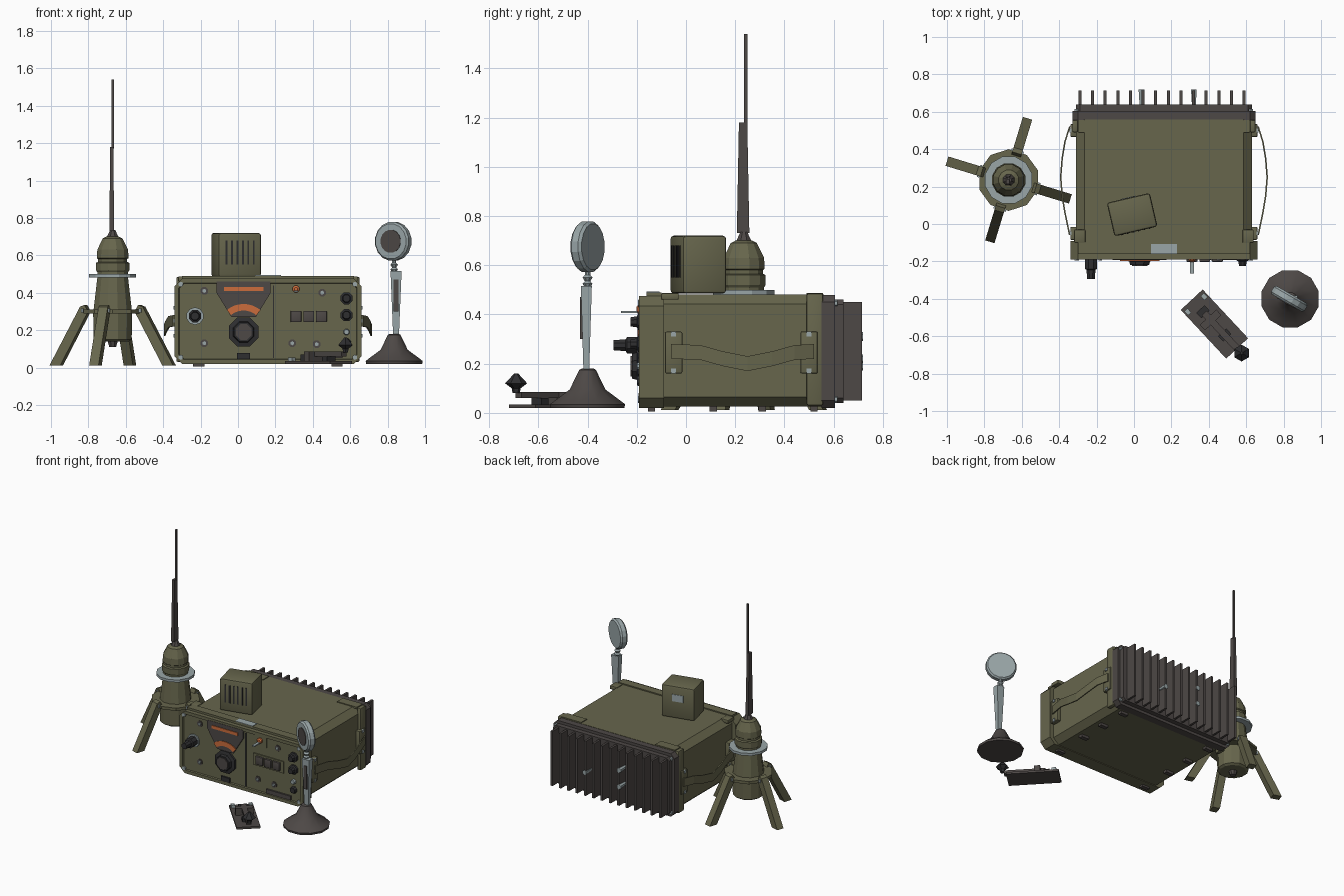
import bpy, bmesh, math
from mathutils import Matrix

cube = bpy.data.objects.get("Cube")
if cube:
    bpy.data.objects.remove(cube)


def material(name, rgb):
    m = bpy.data.materials.new(name)
    m.use_nodes = True
    m.diffuse_color = (*rgb, 1)
    bsdf = m.node_tree.nodes["Principled BSDF"]
    bsdf.inputs["Base Color"].default_value = (*rgb, 1)
    bsdf.inputs["Roughness"].default_value = 0.7
    return m


OLIVE = material("olive paint", (0.135, 0.132, 0.073))
TAUPE = material("dark taupe", (0.075, 0.065, 0.061))
BLACK = material("near black", (0.028, 0.028, 0.03))
GREY = material("pale metal", (0.32, 0.38, 0.39))
ORANGE = material("orange dial", (0.6, 0.15, 0.045))


def finish(name, bm, mat, smooth=False):
    bmesh.ops.recalc_face_normals(bm, faces=bm.faces)
    mesh = bpy.data.meshes.new(name)
    bm.to_mesh(mesh)
    bm.free()
    mesh.materials.append(mat)
    ob = bpy.data.objects.new(name, mesh)
    bpy.context.collection.objects.link(ob)
    if smooth:
        bpy.ops.object.select_all(action="DESELECT")
        ob.select_set(True)
        bpy.context.view_layer.objects.active = ob
        bpy.ops.object.shade_smooth_by_angle(angle=math.radians(35))
    return ob


def box(name, xs, ys, zs, mat, bevel=0):
    bm = bmesh.new()
    size = [b - a for a, b in (xs, ys, zs)]
    mid = [(a + b) / 2 for a, b in (xs, ys, zs)]
    bmesh.ops.create_cube(bm, size=1, matrix=Matrix.Translation(mid) @ Matrix.Diagonal((*size, 1)))
    if bevel:
        bmesh.ops.bevel(bm, geom=bm.edges[:], offset=bevel, segments=2, profile=0.5, affect="EDGES")
    return finish(name, bm, mat, bevel > 0)


def prism(name, outline, y0, y1, mat, recess=0):
    """Extrude an x-z outline along y; optionally recess the front face."""
    bm = bmesh.new()
    front = [bm.verts.new((x, y0, z)) for x, z in outline]
    back = [bm.verts.new((x, y1, z)) for x, z in outline]
    face = bm.faces.new(front)
    bm.faces.new(back)
    for i in range(len(front)):
        j = (i + 1) % len(front)
        bm.faces.new((front[i], front[j], back[j], back[i]))
    bmesh.ops.recalc_face_normals(bm, faces=bm.faces)
    if recess:
        bmesh.ops.inset_region(bm, faces=[face], thickness=0.025)
        bmesh.ops.inset_region(bm, faces=[face], thickness=0.004, depth=-recess)
    return finish(name, bm, mat)


def lathe(name, profile, centre, mat, sides=12, axis="z", smooth=False):
    """Spin (radius, height) pairs; axis 'y' points the height toward -y."""
    bm = bmesh.new()
    rings = []
    for r, h in profile:
        ring = []
        for k in range(sides):
            a = math.tau * (k + 0.5) / sides
            u, v = r * math.cos(a), r * math.sin(a)
            ring.append(bm.verts.new((u, v, h) if axis == "z" else (u, -h, v)))
        rings.append(ring)
    for low, high in zip(rings, rings[1:]):
        for k in range(sides):
            j = (k + 1) % sides
            bm.faces.new((low[k], low[j], high[j], high[k]))
    bm.faces.new(rings[0])
    bm.faces.new(rings[-1])
    ob = finish(name, bm, mat, smooth)
    ob.location = centre
    return ob


def place(obs, loc, angle):
    for ob in obs:
        ob.rotation_euler.z = math.radians(angle)
        ob.location = loc


def octagon(x0, x1, z0, z1, cx, cz):
    return [(x0 + cx, z0), (x1 - cx, z0), (x1, z0 + cz), (x1, z1 - cz),
            (x1 - cx, z1), (x0 + cx, z1), (x0, z1 - cz), (x0, z0 + cz)]


# Radio case
CX = 0.16
prism("case_body", octagon(-0.31, 0.63, 0.025, 0.482, 0.045, 0.04), -0.1, 0.56, OLIVE)
prism("front_bezel", octagon(-0.34, 0.66, 0.02, 0.475, 0.04, 0.04), -0.19, -0.09, OLIVE, 0.01)
box("bezel_top_lip", (-0.3, 0.62), (-0.16, -0.1), (0.47, 0.49), OLIVE)
box("label_plate", (0.09, 0.23), (-0.16, -0.107), (0.489, 0.494), GREY)
prism("rear_flange", octagon(-0.33, 0.65, 0.02, 0.48, 0.03, 0.03), 0.55, 0.605, TAUPE)
prism("heat_sink_base", octagon(-0.31, 0.63, 0.04, 0.46, 0.02, 0.02), 0.605, 0.64, TAUPE)
for i in range(14):
    x = -0.289 + 0.0675 * i
    prism("cooling_fin", [(x - 0.008, 0.05), (x + 0.008, 0.05), (x + 0.008, 0.45), (x - 0.008, 0.45)],
          0.635, 0.715, TAUPE)
for x, z in ((0.32, 0.22), (0.04, 0.31), (0.04, 0.19)):
    lathe("rear_terminal", [(0.018, 0), (0.012, 0.08)], (x, 0.72, z), GREY, 6, "y")

# Corner brackets, clamps, straps and feet on both sides
for s in (-1, 1):
    def span(a, b):
        return tuple(sorted((CX + s * a, CX + s * b)))
    box("rear_bracket_top", span(0.3, 0.46), (0.49, 0.557), (0.475, 0.488), OLIVE)
    box("rear_bracket_side", span(0.46, 0.49), (0.49, 0.557), (0.03, 0.485), OLIVE, 0.008)
    box("front_bracket_top", span(0.42, 0.48), (-0.1, -0.03), (0.46, 0.487), OLIVE, 0.005)
    for y in (-0.05, 0.5):
        box("strap_clamp", span(0.465, 0.5), (y - 0.035, y + 0.035), (0.16, 0.33), OLIVE, 0.006)
        for z in (0.17, 0.25, 0.32):
            box("clamp_bolt", span(0.495, 0.506), (y - 0.01, y + 0.01), (z - 0.01, z + 0.01), GREY)
    bm = bmesh.new()
    rows = []
    for y, x, z in ((-0.06, 0.5, 0.25), (0.06, 0.525, 0.245), (0.15, 0.54, 0.22), (0.25, 0.548, 0.2),
                    (0.35, 0.54, 0.22), (0.44, 0.525, 0.245), (0.52, 0.5, 0.25)):
        rows.append([bm.verts.new((CX + s * (x + dx), y, z + dz))
                     for dx, dz in ((0, -0.03), (0.008, -0.03), (0.008, 0.03), (0, 0.03))])
    for a, b in zip(rows, rows[1:]):
        for k in range(4):
            bm.faces.new((a[k], a[(k + 1) % 4], b[(k + 1) % 4], b[k]))
    bm.faces.new(rows[0])
    bm.faces.new(rows[-1])
    finish("carry_strap", bm, OLIVE)
    for y in (-0.14, 0.11, 0.31, 0.52):
        box("foot", span(0.34, 0.4), (y - 0.015, y + 0.015), (0.006, 0.03), TAUPE)
    for z in (0.055, 0.445):
        for y, name in ((-0.185, "front_screw"), (0.615, "rear_screw")):
            lathe(name, [(0.014, 0), (0.014, 0.01)], (CX + s * 0.465, y, z), GREY, 6, "y")

# Front panel
P = -0.18
box("panel_seam", (0.187, 0.193), (P - 0.004, P), (0.05, 0.44), BLACK)
prism("tuner_plate", [(-0.115, 0.46), (0.175, 0.46), (0.175, 0.4), (0.095, 0.27), (-0.035, 0.27), (-0.115, 0.4)],
      P - 0.012, P, TAUPE)
box("frequency_window", (-0.075, 0.135), (P - 0.017, P - 0.01), (0.41, 0.432), ORANGE)
arc = [(0.03 + r * math.cos(a), 0.2 + r * math.sin(a))
       for r, angles in ((0.14, range(50, 131, 10)), (0.105, range(130, 49, -10)))
       for a in map(math.radians, angles)]
prism("dial_arc", arc, P - 0.017, P - 0.01, ORANGE)
lathe("tuning_knob", [(0.085, 0), (0.085, 0.015), (0.06, 0.02), (0.055, 0.04)], (0.03, P, 0.19), BLACK, 8, "y")
lathe("tuning_knob_cap", [(0.045, 0.04), (0.045, 0.045)], (0.03, P, 0.19), TAUPE, 8, "y")
lathe("volume_collar", [(0.047, 0), (0.047, 0.01)], (-0.23, P, 0.275), GREY, 10, "y")
lathe("volume_knob", [(0.036, 0), (0.036, 0.06), (0.026, 0.065), (0.022, 0.115)], (-0.23, P, 0.275), BLACK, 8, "y")
for z in (0.37, 0.28):
    lathe("side_knob", [(0.035, 0), (0.035, 0.015), (0.024, 0.02), (0.02, 0.045)], (0.58, P, z), BLACK, 8, "y")
lathe("side_socket", [(0.018, 0), (0.014, 0.02)], (0.58, P, 0.19), GREY, 8, "y")
lathe("lower_side_knob", [(0.026, 0), (0.02, 0.02)], (0.58, P, 0.13), BLACK, 8, "y")
box("switch_tray", (0.255, 0.5), (P - 0.008, P), (0.23, 0.315), OLIVE)
for i in range(3):
    x = 0.31 + 0.068 * i
    box("push_switch", (x - 0.029, x + 0.029), (P - 0.022, P), (0.243, 0.303), TAUPE, 0.004)
for x, z in ((-0.18, 0.13), (0.29, 0.13), (0.42, 0.125), (0.45, 0.4), (-0.18, 0.41)):
    lathe("socket_ring", [(0.022, 0), (0.022, 0.006)], (x, P, z), TAUPE, 8, "y")
    lathe("socket_pin", [(0.011, 0), (0.011, 0.014)], (x, P, z), GREY, 6, "y")
box("lamp_plate", (0.265, 0.36), (P - 0.005, P), (0.375, 0.455), OLIVE)
lathe("warning_lamp", [(0.02, 0), (0.02, 0.015), (0.01, 0.022)], (0.31, P, 0.42), ORANGE, 8, "y")
box("toggle_lever", (0.3, 0.32), (-0.265, -0.19), (0.405, 0.413), GREY)
box("jack_cover", (-0.005, 0.065), (P - 0.012, P), (0.045, 0.078), BLACK)
box("latch_plate", (0.36, 0.56), (P - 0.012, P), (0.05, 0.08), TAUPE)

# Speaker on top of the case
speaker = [box("speaker_box", (-0.118, 0.118), (-0.092, 0.092), (0.485, 0.72), OLIVE, 0.014)]
for i in range(6):
    x = -0.075 + 0.03 * i
    speaker.append(box("speaker_slot", (x - 0.005, x + 0.005), (-0.095, -0.09), (0.55, 0.68), BLACK))
speaker.append(box("speaker_label", (-0.04, 0.04), (0.09, 0.095), (0.61, 0.66), GREY))
place(speaker, (-0.01, 0.05, 0), 13)

# Aerial on four legs
A = (-0.67, 0.235, 0)
lathe("aerial_body", [(0.09, 0.14), (0.105, 0.15), (0.108, 0.29), (0.085, 0.48), (0.085, 0.51), (0.092, 0.52),
                      (0.092, 0.56), (0.08, 0.565), (0.08, 0.58), (0.088, 0.585), (0.085, 0.63),
                      (0.055, 0.69), (0.035, 0.7)], A, OLIVE, 12)
lathe("leg_flange", [(0.165, 0.29), (0.165, 0.31)], A, OLIVE, 10)
lathe("metal_ring", [(0.13, 0.482), (0.13, 0.5)], A, GREY, 12)
lathe("aerial_plug", [(0.02, 0.11), (0.03, 0.145)], A, TAUPE, 8)
lathe("aerial_cap", [(0.04, 0.685), (0.015, 0.735)], A, TAUPE, 8)
for angle in (163, 73, -17, -107):
    leg = prism("aerial_leg", [(0.13, 0.30), (0.15, 0.335), (0.175, 0.325), (0.345, 0.012), (0.285, 0.012)],
                -0.026, 0.026, OLIVE)
    pin = box("leg_bolt", (0.155, 0.168), (-0.034, 0.034), (0.295, 0.315), GREY)
    place([leg, pin], A, angle)
mast = lathe("lower_mast", [(0.036, 0.73), (0.024, 1.18)], (-0.675, 0.232, 0), TAUPE, 4)
mast.scale.x = 0.5
box("upper_mast", (-0.676, -0.664), (0.236, 0.25), (1.17, 1.54), TAUPE)

# Desk microphone
M = (0.835, -0.4, 0)
lathe("microphone_base", [(0.155, 0.02), (0.158, 0.035), (0.135, 0.052), (0.075, 0.095), (0.035, 0.175),
                          (0.025, 0.18)], M, TAUPE, 12, "z", True)
stalk = lathe("microphone_stalk", [(0.022, 0.17), (0.042, 0.515)], (0.845, -0.405, 0), GREY, 4)
stalk.scale.y = 0.75
box("stalk_switch", (0.832, 0.858), (-0.43, -0.42), (0.3, 0.47), TAUPE)
lathe("microphone_neck", [(0.012, 0.51), (0.022, 0.525), (0.012, 0.535), (0.022, 0.55), (0.012, 0.56),
                          (0.012, 0.6)], M, GREY, 8)
head = [lathe("microphone_head", [(0.095, -0.026), (0.105, -0.015), (0.105, 0.015), (0.095, 0.026)],
              M, GREY, 16, "y"),
        lathe("microphone_grille", [(0.062, 0.02), (0.062, 0.03)], M, TAUPE, 16, "y")]
place(head, (0.83, -0.4, 0.675), -30)

# Signal key
key = [box("key_base", (-0.178, 0.178), (-0.08, 0.08), (0.02, 0.035), TAUPE),
       box("key_lever", (-0.08, 0.2), (-0.018, 0.018), (0.06, 0.085), TAUPE),
       box("key_bridge", (-0.05, -0.01), (-0.06, 0.06), (0.035, 0.085), TAUPE),
       box("key_rear_post", (-0.11, -0.07), (-0.03, 0.03), (0.03, 0.07), BLACK),
       box("key_contact", (0.06, 0.1), (-0.03, 0.03), (0.03, 0.06), BLACK)]
for y in (-0.06, 0.06):
    key.append(box("key_terminal", (-0.16, -0.13), (y - 0.012, y + 0.012), (0.03, 0.055), GREY))
place(key, (0.43, -0.535, 0), -47)
lathe("key_knob", [(0.015, 0.08), (0.018, 0.1), (0.045, 0.12), (0.008, 0.16)], (0.575, -0.69, 0), BLACK, 6)
